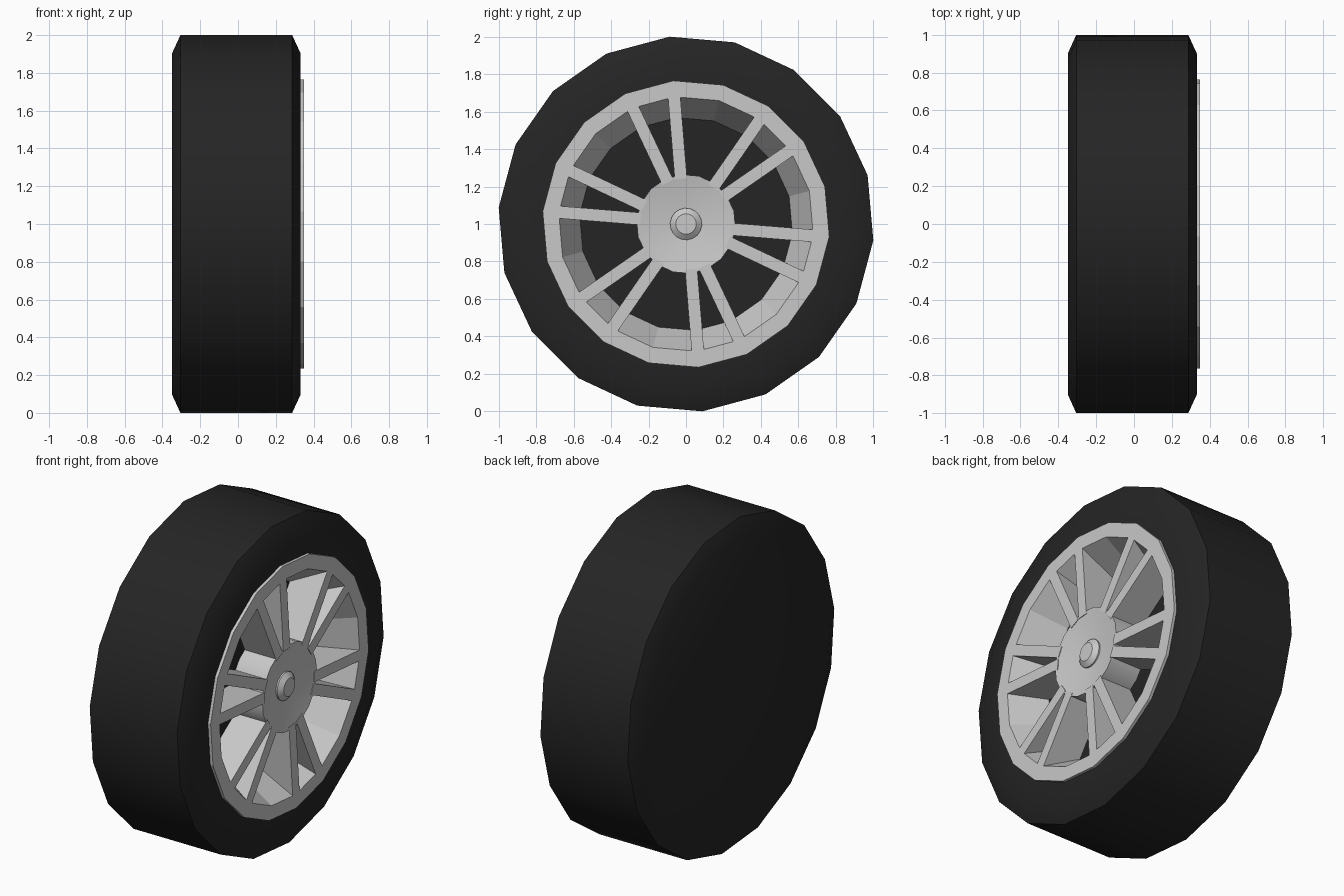
import bpy, bmesh, math
from mathutils import Vector

if "Cube" in bpy.data.objects:
    bpy.data.objects.remove(bpy.data.objects["Cube"])

def material(name, v):
    m = bpy.data.materials.new(name)
    m.diffuse_color = (v, v, v, 1)
    m.use_nodes = True
    m.node_tree.nodes["Principled BSDF"].inputs["Base Color"].default_value = m.diffuse_color
    return m

RUBBER = material("black_rubber", 0.018)
METAL = material("silver_metal", 0.58)
SIDES, OFFSET = 18, math.radians(15)
FLOOR_X = 0.14

def finish(name, bm, mat, smooth):
    me = bpy.data.meshes.new(name)
    bm.to_mesh(me)
    bm.free()
    me.materials.append(mat)
    ob = bpy.data.objects.new(name, me)
    bpy.context.collection.objects.link(ob)
    if smooth:
        bpy.ops.object.select_all(action='DESELECT')
        ob.select_set(True)
        bpy.context.view_layer.objects.active = ob
        bpy.ops.object.shade_smooth_by_angle(angle=math.radians(30))
    return ob

def lathe(name, profile, mat, smooth=True, sides=SIDES, closed=False):
    """Revolve (x, radius) points round the axle."""
    bm = bmesh.new()
    rings = []
    for x, r in profile:
        if r == 0:
            rings.append([bm.verts.new((x, 0, 1))] * sides)
        else:
            rings.append([bm.verts.new((x, r * math.cos(a), 1 + r * math.sin(a)))
                          for a in (OFFSET + math.tau * i / sides for i in range(sides))])
    pairs = list(zip(rings, rings[1:]))
    if closed:
        pairs.append((rings[-1], rings[0]))
    for p, q in pairs:
        for i in range(sides):
            j = (i + 1) % sides
            bm.faces.new(list(dict.fromkeys((p[i], p[j], q[j], q[i]))))
    bmesh.ops.recalc_face_normals(bm, faces=bm.faces)
    return finish(name, bm, mat, smooth)

# Tyre: closed back, chamfered shoulders, recessed black floor behind the spokes
lathe("tyre", [(-0.35, 0), (-0.35, 0.905), (-0.305, 1.0038), (0.287, 1.0038),
               (0.332, 0.905), (0.332, 0.72), (FLOOR_X, 0.62), (FLOOR_X, 0)], RUBBER)

# Rim: flat front lip and tapering barrel
lathe("rim", [(0.32, 0.768), (0.35, 0.768), (0.35, 0.682),
              (FLOOR_X + 0.002, 0.57), (FLOOR_X + 0.002, 0.61), (0.32, 0.71)],
      METAL, smooth=False, closed=True)

# Dished hub
lathe("hub", [(FLOOR_X, 0.265), (0.35, 0.265), (0.315, 0.08), (0.315, 0)], METAL)

# Centre cap
lathe("centre_cap", [(0.30, 0.085), (0.325, 0.085), (0.348, 0.055), (0.348, 0)], METAL)

# Six pairs of splayed spokes
bm = bmesh.new()
for k in range(6):
    a = math.radians(45 + 60 * k)
    out = Vector((0, math.cos(a), math.sin(a)))
    side = Vector((0, -math.sin(a), math.cos(a)))
    for s in (-1, 1):
        p = out * 0.24 + side * s * 0.036
        q = out * 0.685 + side * s * 0.117
        q_back = out * 0.60 + side * s * 0.1015
        d = (q - p).normalized()
        w = Vector((0, -d.z, d.y)) * 0.033
        loop_f = [p - w, q - w, q + w, p + w]
        loop_b = [p - w, q_back - w, q_back + w, p + w]
        f = [bm.verts.new(v + Vector((0.35, 0, 1))) for v in loop_f]
        b = [bm.verts.new(v + Vector((FLOOR_X, 0, 1))) for v in loop_b]
        bm.faces.new(f)
        bm.faces.new(b[::-1])
        for i in range(4):
            j = (i + 1) % 4
            bm.faces.new((f[i], b[i], b[j], f[j]))
bmesh.ops.recalc_face_normals(bm, faces=bm.faces)
finish("spokes", bm, METAL, False)
